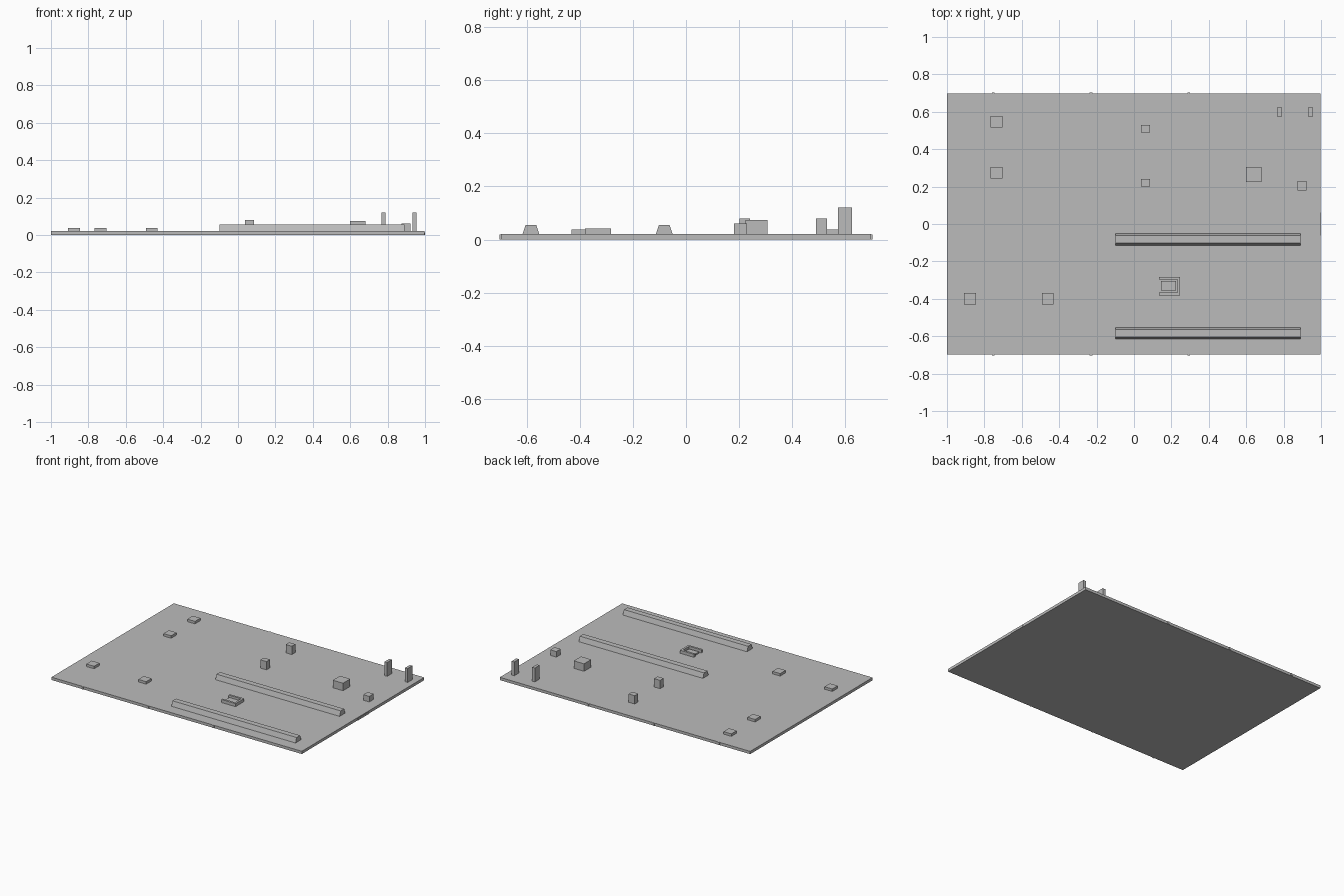
import bpy
import bmesh

cube = bpy.data.objects.get("Cube")
if cube:
    bpy.data.objects.remove(cube, do_unlink=True)

grey = bpy.data.materials.new("plain grey")
grey.use_nodes = True
grey.diffuse_color = (0.5, 0.5, 0.5, 1)
grey.node_tree.nodes["Principled BSDF"].inputs["Base Color"].default_value = (0.5, 0.5, 0.5, 1)

TOP = 0.02   # upper surface of the base plate
SINK = 0.005  # how far raised parts sit into the plate


def prism(name, profile, offset, extrude):
    """Extrude a flat outline, moved by offset, along a vector."""
    bm = bmesh.new()
    face = bm.faces.new([bm.verts.new([a + b for a, b in zip(p, offset)]) for p in profile])
    moved = bmesh.ops.extrude_face_region(bm, geom=[face])["geom"]
    bmesh.ops.translate(bm, vec=extrude, verts=[v for v in moved if isinstance(v, bmesh.types.BMVert)])
    bmesh.ops.recalc_face_normals(bm, faces=bm.faces)
    mesh = bpy.data.meshes.new(name)
    bm.to_mesh(mesh)
    bm.free()
    mesh.materials.append(grey)
    obj = bpy.data.objects.new(name, mesh)
    bpy.context.collection.objects.link(obj)
    return obj


def block(name, x, y, width, depth, top, bottom=TOP - SINK):
    w, d = width / 2, depth / 2
    outline = [(-w, -d, 0), (w, -d, 0), (w, d, 0), (-w, d, 0)]
    return prism(name, outline, (x, y, bottom), (0, 0, top - bottom))


# Base plate
block("base_plate", -0.0015, 0, 1.997, 1.394, TOP, 0)

# Thin tabs along the front and back edges, and one on the side edge
for x in (-0.752, -0.23, 0.293):
    for side, y in (("front", -0.697), ("back", 0.697)):
        block("edge_tab_" + side, x, y, 0.014, 0.01, TOP - 0.001, 0.001)
block("side_tab", 0.995, 0, 0.01, 0.125, 0.014, 0)

# Low square pads
for x, y in ((-0.735, 0.547), (-0.735, 0.275), (-0.877, -0.4), (-0.462, -0.4)):
    block("low_pad", x, y, 0.062, 0.062, 0.038)

# Raised blocks
for y in (0.51, 0.221):
    block("tall_block", 0.062, y, 0.048, 0.04, 0.08)
block("large_block", 0.64, 0.265, 0.082, 0.082, 0.074)
block("small_block", 0.897, 0.205, 0.048, 0.05, 0.06)

# Pair of upright posts
for x in (0.779, 0.943):
    block("post", x, 0.598, 0.021, 0.053, 0.12)

# Long rails with sloping sides
rail = [(0, -0.032, 0), (0, 0.032, 0), (0, 0.02, 0.036), (0, -0.02, 0.036)]
for y in (-0.082, -0.584):
    prism("rail", rail, (-0.1, y, TOP - 0.001), (0.99, 0, 0))

# Three-sided frame, open towards the right, around a low block
l, r, d, wall = 0.134, 0.247, 0.049, 0.015
frame = [(l, -d, 0), (r, -d, 0), (r, d, 0), (l, d, 0),
         (l, d - wall, 0), (r - wall, d - wall, 0), (r - wall, wall - d, 0), (l, wall - d, 0)]
prism("open_frame", frame, (0, -0.332, TOP - SINK), (0, 0, 0.042 - TOP + SINK))
block("frame_block", 0.184, -0.33, 0.08, 0.05, 0.03)
